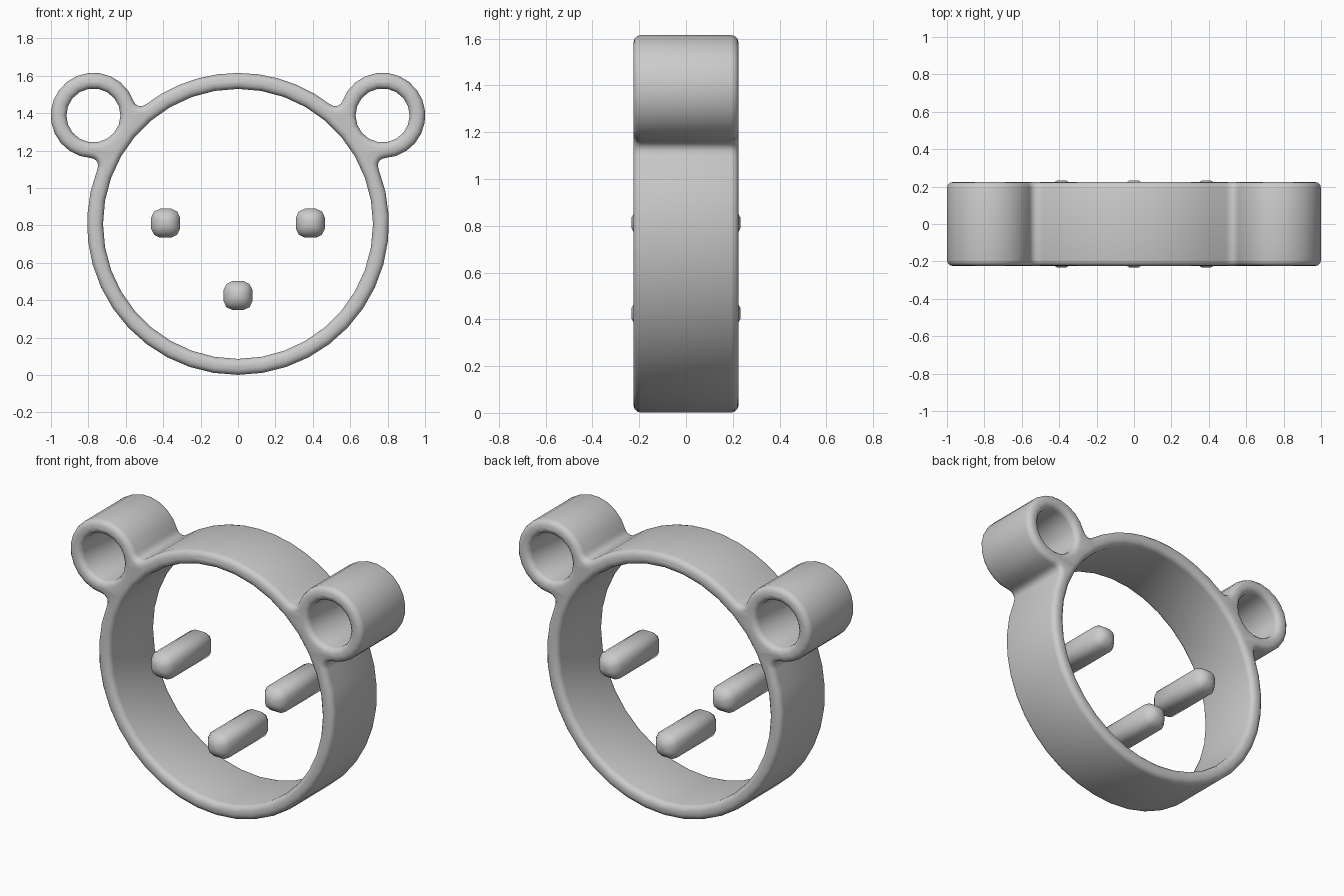
import bpy, bmesh
from math import pi, sin, cos, acos, atan2, hypot, copysign

cube = bpy.data.objects.get("Cube")
if cube:
    bpy.data.objects.remove(cube, do_unlink=True)

grey = bpy.data.materials.new("light_grey")
grey.use_nodes = True
grey.diffuse_color = (0.6, 0.6, 0.6, 1)
grey.node_tree.nodes["Principled BSDF"].inputs["Base Color"].default_value = (0.6, 0.6, 0.6, 1)

HALF_DEPTH = 0.225
ROUND = 0.033                       # rounding of the rim edges
HEAD = (0, 0.808)
EAR = (0.773, 1.388)
HEAD_OUT, HEAD_IN = 0.807, 0.722
EAR_OUT, EAR_IN = 0.228, 0.145
FILLET = 0.04


def add_object(name, mesh):
    obj = bpy.data.objects.new(name, mesh)
    bpy.context.collection.objects.link(obj)
    mesh.materials.clear()
    mesh.materials.append(grey)
    bpy.ops.object.select_all(action='DESELECT')
    obj.select_set(True)
    bpy.context.view_layer.objects.active = obj
    bpy.ops.object.shade_smooth_by_angle(angle=pi / 5)
    return obj


def arc(centre, radius, start, end, steps):
    """Points along an arc, leaving out the last one."""
    angles = [start + (end - start) * i / steps for i in range(steps)]
    return [(centre[0] + radius * cos(a), centre[1] + radius * sin(a)) for a in angles]


def outline():
    """Head circle joined to both ear circles by small fillets."""
    big, small, g = HEAD_OUT - ROUND, EAR_OUT - ROUND, FILLET + ROUND
    dx, dz = EAR[0] - HEAD[0], EAR[1] - HEAD[1]
    d, phi = hypot(dx, dz), atan2(dz, dx)
    a, b = big + g, small + g
    alpha = acos((a * a + d * d - b * b) / (2 * a * d))
    beta = acos((b * b + d * d - a * a) / (2 * b * d))
    low, high = [(HEAD[0] + a * cos(t), HEAD[1] + a * sin(t))
                 for t in (phi - alpha, phi + alpha)]
    half = arc(HEAD, big, -pi / 2, phi - alpha, 12)
    half += arc(low, g, phi + pi - alpha, phi + beta, 5)
    half += arc(EAR, small, phi - pi + beta, phi + pi - beta, 16)
    half += arc(high, g, phi - beta, phi + alpha - pi, 5)
    half += arc(HEAD, big, phi + alpha, pi / 2, 5)
    half.append((HEAD[0], HEAD[1] + big))
    return half + [(-x, z) for x, z in reversed(half[1:-1])]


# Head and ear rings: one filled outline with three round holes
curve = bpy.data.curves.new("frame_outline", 'CURVE')
curve.dimensions = '2D'
curve.fill_mode = 'BOTH'
curve.extrude = HALF_DEPTH - ROUND
curve.bevel_depth = ROUND
curve.bevel_resolution = 2
loops = [outline(), arc(HEAD, HEAD_IN + ROUND, 0, 2 * pi, 36)]
loops += [arc((s * EAR[0], EAR[1]), EAR_IN + ROUND, 0, 2 * pi, 18) for s in (-1, 1)]
for points in loops:
    spline = curve.splines.new('POLY')
    spline.points.add(len(points) - 1)
    for p, (x, z) in zip(spline.points, points):
        p.co = (x, z, 0, 1)
    spline.use_cyclic_u = True

helper = bpy.data.objects.new("frame_outline", curve)
bpy.context.collection.objects.link(helper)
bpy.context.view_layer.update()
mesh = bpy.data.meshes.new_from_object(
    helper.evaluated_get(bpy.context.evaluated_depsgraph_get()))
bpy.data.objects.remove(helper, do_unlink=True)
bm = bmesh.new()
bm.from_mesh(mesh)
bmesh.ops.remove_doubles(bm, verts=bm.verts, dist=0.0005)
for v in bm.verts:                  # stand the flat shape upright
    x, y, z = v.co
    v.co = (x, -z, y)
bmesh.ops.recalc_face_normals(bm, faces=bm.faces)
bm.to_mesh(mesh)
bm.free()
add_object("head_and_ears_frame", mesh)


# Eye and nose pegs: rounded-square rods with blunt tapered tips
def peg(name, x, z, sides=12):
    bm = bmesh.new()
    rings = []
    for y, r in ((-0.232, 0.025), (-0.215, 0.055), (-0.18, 0.079),
                 (0.18, 0.079), (0.215, 0.055), (0.232, 0.025)):
        ring = []
        for i in range(sides):
            c, s = cos(2 * pi * (i + 0.5) / sides), sin(2 * pi * (i + 0.5) / sides)
            ring.append(bm.verts.new((x + r * copysign(abs(c) ** 0.7, c), y,
                                      z + r * copysign(abs(s) ** 0.7, s))))
        rings.append(ring)
    for one, two in zip(rings, rings[1:]):
        for i in range(sides):
            j = (i + 1) % sides
            bm.faces.new((one[i], one[j], two[j], two[i]))
    bm.faces.new(rings[0])
    bm.faces.new(rings[-1])
    bmesh.ops.recalc_face_normals(bm, faces=bm.faces)
    mesh = bpy.data.meshes.new(name)
    bm.to_mesh(mesh)
    bm.free()
    add_object(name, mesh)


peg("left_eye_peg", 0.387, 0.812)
peg("right_eye_peg", -0.387, 0.812)
peg("nose_peg", 0, 0.425)
